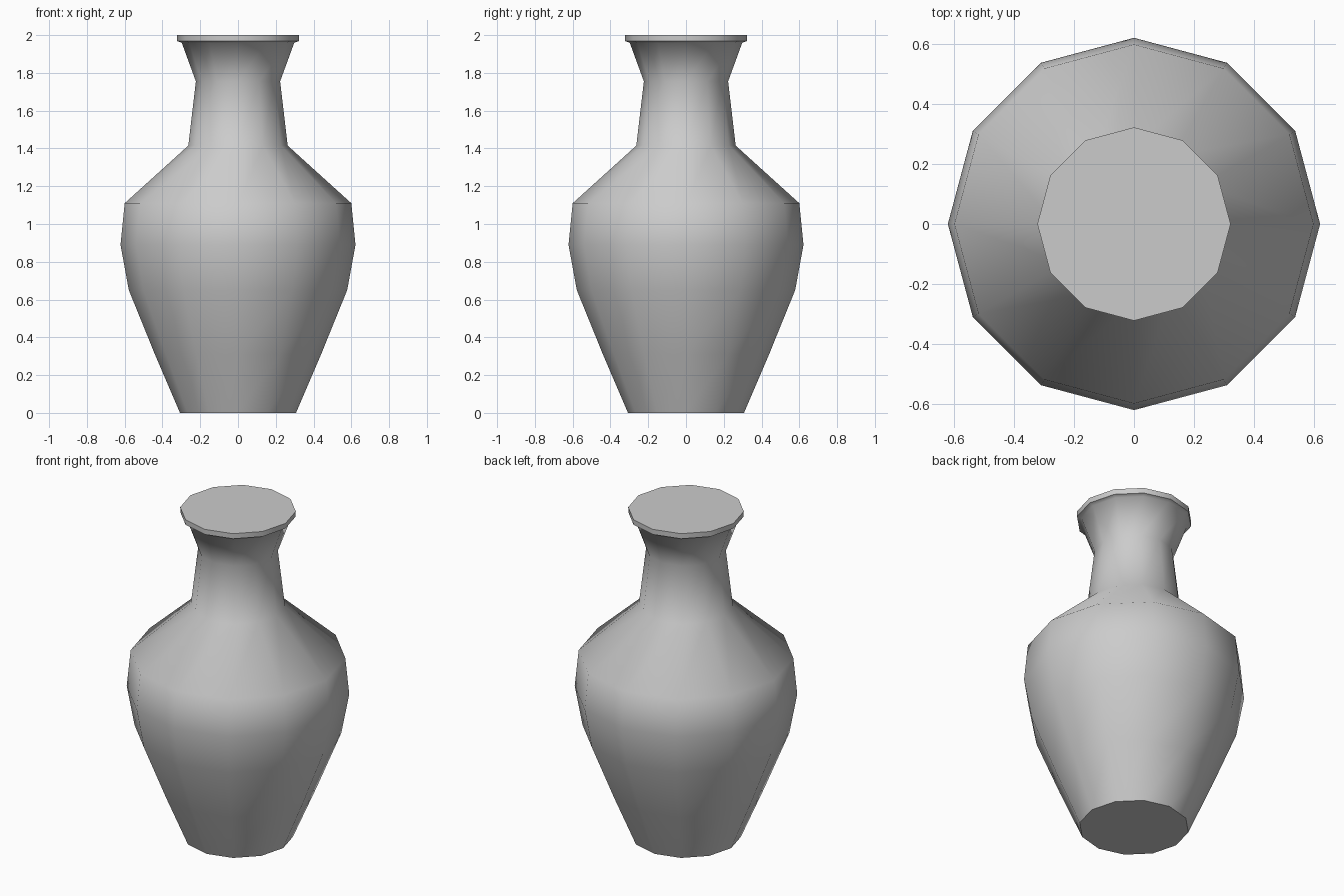
import bpy, bmesh, math

if "Cube" in bpy.data.objects:
    bpy.data.objects.remove(bpy.data.objects["Cube"])

SIDES = 12
# Vase profile: (radius, height) from foot to lip
PROFILE = [(0.307, 0), (0.44, 0.31), (0.578, 0.65), (0.622, 0.89), (0.60, 1.11),
           (0.263, 1.415), (0.223, 1.755), (0.298, 1.96), (0.322, 1.968), (0.323, 2.0)]

bm = bmesh.new()
rings = [[bm.verts.new((r * math.cos(math.tau * i / SIDES),
                        r * math.sin(math.tau * i / SIDES), z))
          for i in range(SIDES)] for r, z in PROFILE]

# Walls
for low, high in zip(rings, rings[1:]):
    for i in range(SIDES):
        j = (i + 1) % SIDES
        bm.faces.new((low[i], low[j], high[j], high[i]))

# Flat foot and closed mouth
bm.faces.new(rings[0][::-1])
bm.faces.new(rings[-1])

mesh = bpy.data.meshes.new("vase")
bm.to_mesh(mesh)
bm.free()
vase = bpy.data.objects.new("vase", mesh)
bpy.context.collection.objects.link(vase)

# Smooth body, crisp foot and rim
bpy.context.view_layer.objects.active = vase
vase.select_set(True)
bpy.ops.object.shade_smooth_by_angle(angle=math.radians(60))
